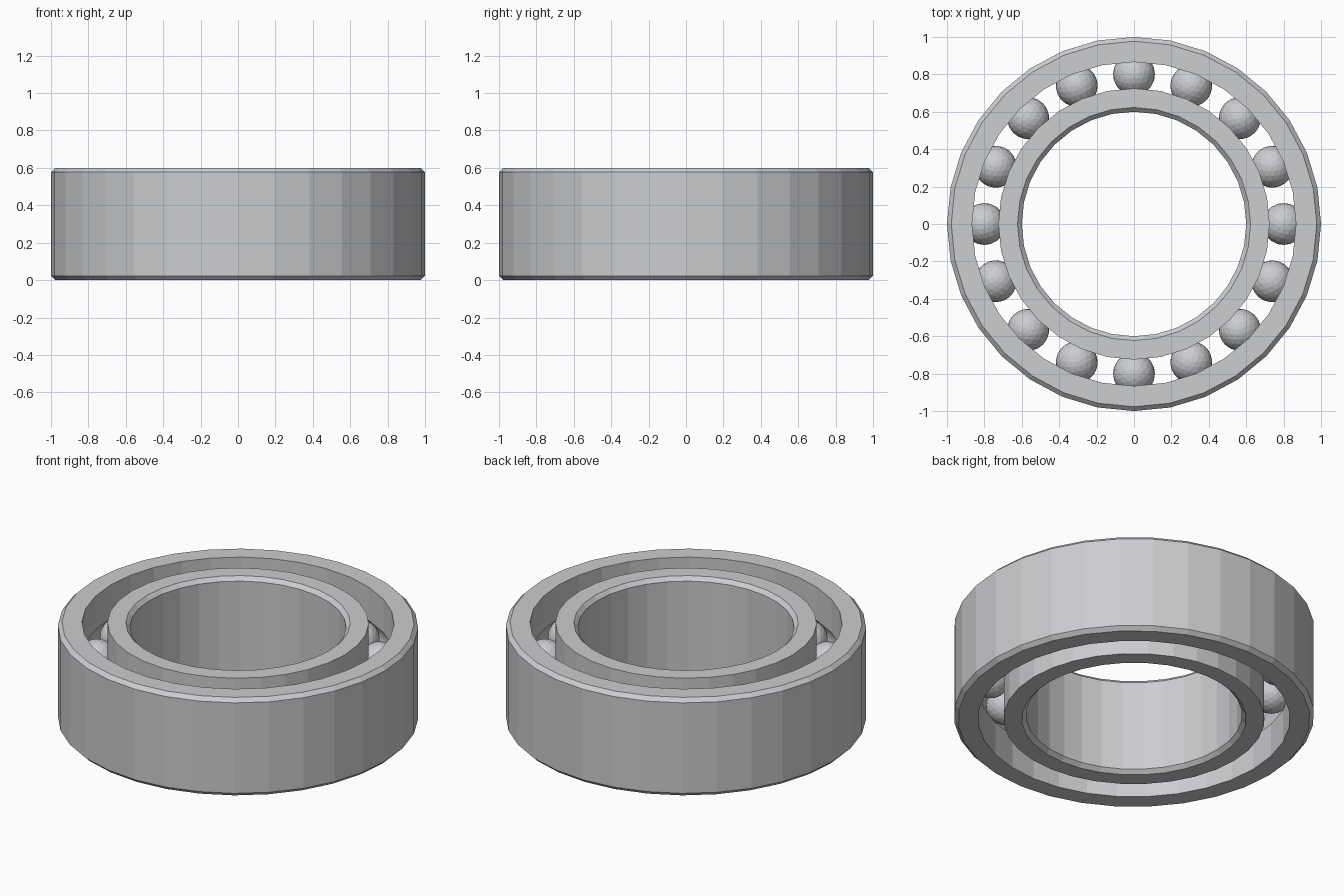
import bpy
import bmesh
from math import sin, cos, pi, acos
from mathutils import Matrix

if "Cube" in bpy.data.objects:
    bpy.data.objects.remove(bpy.data.objects["Cube"], do_unlink=True)

HEIGHT = 0.6
MID = HEIGHT / 2
CHAMFER = 0.023
SIDES = 32
TRACK = 0.8          # radius of the circle of ball centres
BALL = 0.112
GROOVE = 0.115

steel = bpy.data.materials.new("steel grey")
steel.use_nodes = True
colour = (0.6, 0.61, 0.63, 1)
steel.diffuse_color = colour
steel.node_tree.nodes["Principled BSDF"].inputs["Base Color"].default_value = colour


def add_object(name, bm):
    mesh = bpy.data.meshes.new(name)
    bm.to_mesh(mesh)
    bm.free()
    mesh.materials.append(steel)
    obj = bpy.data.objects.new(name, mesh)
    bpy.context.collection.objects.link(obj)
    return obj


def race(name, smooth_side, groove_side):
    """Ring with chamfers on one wall and a ball groove in the other."""
    inward = 1 if groove_side > smooth_side else -1
    profile = [
        (smooth_side + inward * CHAMFER, 0),
        (smooth_side, CHAMFER),
        (smooth_side, HEIGHT - CHAMFER),
        (smooth_side + inward * CHAMFER, HEIGHT),
        (groove_side, HEIGHT),
    ]
    # Arc of the groove, from its upper lip to its lower lip
    half = acos(abs(TRACK - groove_side) / GROOVE)
    for i in range(9):
        a = half * (1 - i / 4)
        profile.append((TRACK - inward * GROOVE * cos(a), MID + GROOVE * sin(a)))
    profile.append((groove_side, 0))

    bm = bmesh.new()
    rings = []
    for k in range(SIDES):
        t = 2 * pi * k / SIDES
        rings.append([bm.verts.new((r * cos(t), r * sin(t), z)) for r, z in profile])
    n = len(profile)
    for k in range(SIDES):
        a, b = rings[k], rings[(k + 1) % SIDES]
        for j in range(n):
            m = (j + 1) % n
            bm.faces.new((a[j], b[j], b[m], a[m]))
    bmesh.ops.recalc_face_normals(bm, faces=bm.faces)
    return add_object(name, bm)


# Inner and outer races
race("outer_race", 1.0, 0.866)
race("inner_race", 0.6, 0.725)

# Circle of balls
for i in range(16):
    bm = bmesh.new()
    place = Matrix.Rotation(2 * pi * i / 16, 4, "Z") @ Matrix.Translation((TRACK, 0, MID))
    bmesh.ops.create_icosphere(bm, subdivisions=3, radius=BALL, matrix=place)
    add_object(f"ball_{i + 1}", bm)
